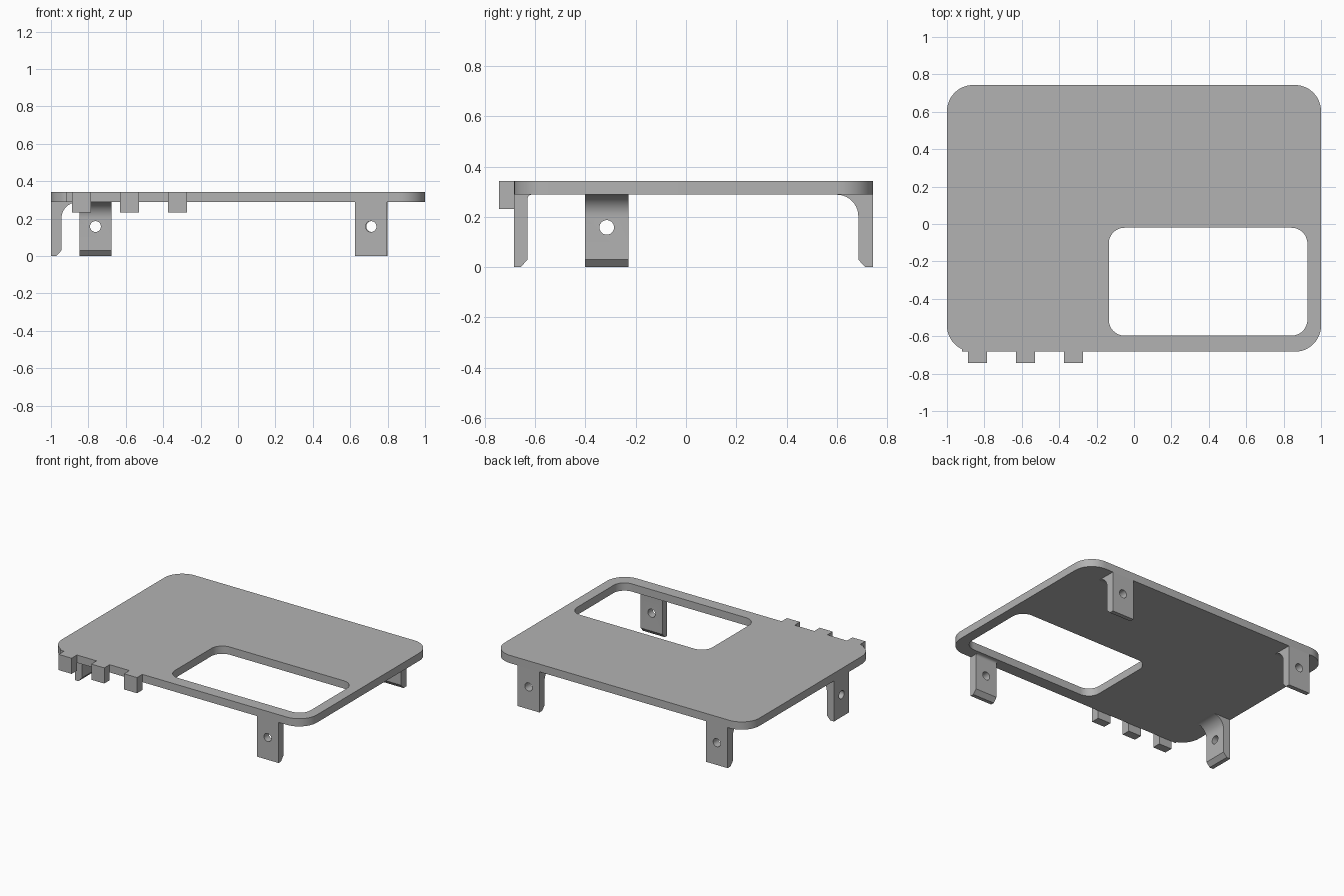
import bpy, bmesh
from math import radians, sin, cos
from mathutils import Matrix, Vector

cube = bpy.data.objects.get("Cube")
if cube:
    bpy.data.objects.remove(cube, do_unlink=True)

FRONT, BACK = -0.683, 0.743
UNDER, TOP = 0.288, 0.343

grey = bpy.data.materials.new("plain_grey")
grey.use_nodes = True
colour = (0.45, 0.45, 0.45, 1)
grey.diffuse_color = colour
grey.node_tree.nodes["Principled BSDF"].inputs["Base Color"].default_value = colour


def arc(cx, cy, r, start, end, steps=12):
    angles = [radians(start + (end - start) * i / steps) for i in range(steps + 1)]
    return [(cx + r * cos(a), cy + r * sin(a)) for a in angles]


def rounded_corners(x0, x1, y0, y1, r):
    """Four corner arcs, starting at the low x, low y corner."""
    centres = [(x0 + r, y0 + r), (x1 - r, y0 + r), (x1 - r, y1 - r), (x0 + r, y1 - r)]
    return [arc(cx, cy, r, 180 + 90 * i, 270 + 90 * i) for i, (cx, cy) in enumerate(centres)]


def prism(name, points, direction, to_3d):
    """Extrude a closed outline along a direction."""
    bm = bmesh.new()
    face = bm.faces.new([bm.verts.new(to_3d(*p)) for p in points])
    grown = bmesh.ops.extrude_face_region(bm, geom=[face], use_keep_orig=True)["geom"]
    moved = [v for v in grown if isinstance(v, bmesh.types.BMVert)]
    bmesh.ops.translate(bm, verts=moved, vec=Vector(direction))
    bmesh.ops.recalc_face_normals(bm, faces=bm.faces)
    mesh = bpy.data.meshes.new(name)
    bm.to_mesh(mesh)
    bm.free()
    mesh.materials.append(grey)
    obj = bpy.data.objects.new(name, mesh)
    bpy.context.collection.objects.link(obj)
    return obj


def cut(obj, cutter):
    """Subtract the cutter, bake the result and discard the cutter."""
    mod = obj.modifiers.new("opening", 'BOOLEAN')
    mod.operation, mod.solver, mod.object = 'DIFFERENCE', 'EXACT', cutter
    depsgraph = bpy.context.evaluated_depsgraph_get()
    mesh = bpy.data.meshes.new_from_object(obj.evaluated_get(depsgraph))
    obj.modifiers.clear()
    obj.data = mesh
    bpy.data.objects.remove(cutter, do_unlink=True)


def finish(obj):
    bpy.ops.object.select_all(action='DESELECT')
    obj.select_set(True)
    bpy.context.view_layer.objects.active = obj
    bpy.ops.object.shade_smooth_by_angle(angle=radians(30))


# Top plate, with a small square step in its front right corner
corners = rounded_corners(-1, 1, FRONT, BACK, 0.14)
corners[0] = [p for p in corners[0] if p[0] < -0.92] + [(-0.92, -0.668), (-0.92, FRONT)]
plate = prism("top_plate", sum(corners, []), (0, 0, TOP - UNDER), lambda x, y: (x, y, UNDER))

# Rounded window through the plate
window = sum(rounded_corners(-0.135, 0.927, -0.597, -0.02, 0.085), [])
cut(plate, prism("window_cutter", window, (0, 0, 0.3), lambda x, y: (x, y, 0.2)))
finish(plate)

# Hanging tabs on the front edge
for i, x in enumerate((-0.836, -0.58, -0.323)):
    side = [(-BACK, 0.232), (FRONT, 0.232), (FRONT, TOP), (-BACK, TOP)]
    finish(prism(f"front_tab_{i + 1}", side, (0.102, 0, 0), lambda y, z: (x - 0.051, y, z)))


def leg(name, x, y, turn, thick, fillet):
    """Clip leg with a chamfered foot, a fillet under the plate and a round hole."""
    width = 0.171
    profile = [(0, 0), (thick - 0.027, 0), (thick, 0.03)]
    profile += arc(thick + fillet, UNDER - fillet, fillet, 180, 90, 10)
    profile.append((0, UNDER))
    obj = prism(name, profile, (width, 0, 0), lambda d, z: (-width / 2, d, z))
    circle = arc(0, 0.158, 0.029, 0, 360, 32)[:-1]
    cut(obj, prism("hole_cutter", circle, (0, 0.4, 0), lambda u, z: (u, -0.2, z)))
    obj.data.transform(Matrix.Translation((x, y, 0)) @ Matrix.Rotation(radians(turn), 4, 'Z'))
    finish(obj)


leg("front_leg", 0.711, FRONT, 0, 0.053, 0.016)
leg("back_left_leg", 0.715, BACK, 180, 0.058, 0.086)
leg("back_right_leg", -0.762, BACK, 180, 0.058, 0.086)
leg("side_leg", -1, -0.315, -90, 0.056, 0.086)
